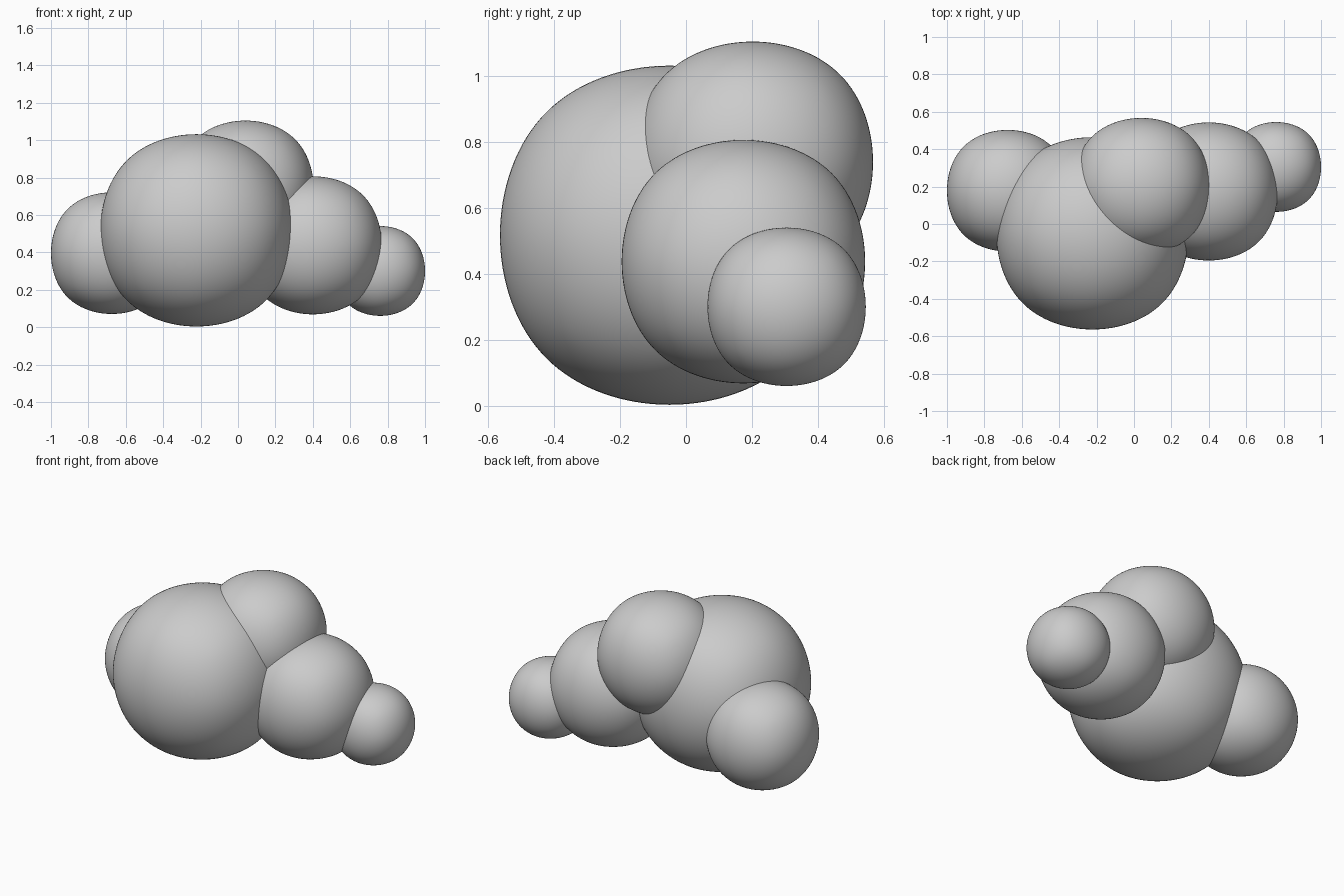
import bpy

if "Cube" in bpy.data.objects:
    bpy.data.objects.remove(bpy.data.objects["Cube"])

# Face centre of a Catmull-Clark cube relative to its cage
LIMIT = 0.8395


def puff(name, centre, half):
    """Boxy sphere: a cube rounded by subdivision."""
    bpy.ops.mesh.primitive_cube_add(size=2 * half / LIMIT, location=centre)
    ob = bpy.context.object
    ob.name = name
    mod = ob.modifiers.new("round", 'SUBSURF')
    mod.levels = mod.render_levels = 5
    bpy.ops.object.modifier_apply(modifier=mod.name)
    return ob


# Large central puff
cloud = puff("cloud", (-0.222, -0.05, 0.518), 0.514)

# Smaller puffs around it
puffs = [
    puff("left_puff", (-0.675, 0.178, 0.396), 0.325),
    puff("top_puff", (0.04, 0.202, 0.74), 0.365),
    puff("right_puff", (0.40, 0.174, 0.438), 0.369),
    puff("small_right_puff", (0.76, 0.305, 0.301), 0.24),
]

# Merge into a single outer skin
bpy.ops.object.select_all(action='DESELECT')
bpy.context.view_layer.objects.active = cloud
cloud.select_set(True)
for p in puffs:
    mod = cloud.modifiers.new("merge", 'BOOLEAN')
    mod.operation = 'UNION'
    mod.solver = 'EXACT'
    mod.object = p
    bpy.ops.object.modifier_apply(modifier=mod.name)
    bpy.data.objects.remove(p, do_unlink=True)

bpy.ops.object.shade_smooth_by_angle()
